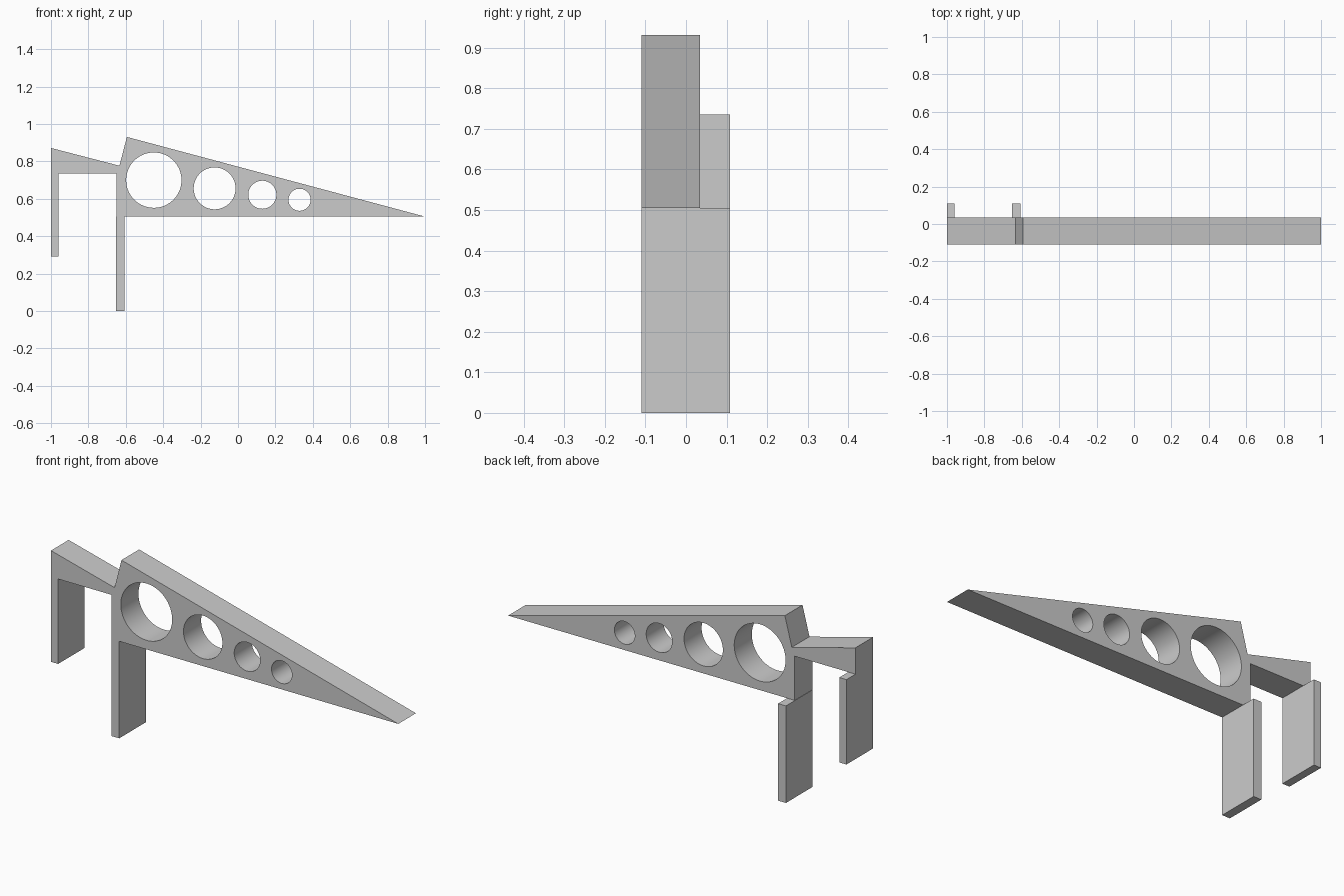
import bpy, bmesh, math

if "Cube" in bpy.data.objects:
    bpy.data.objects.remove(bpy.data.objects["Cube"])

Y0, Y1, YB = -0.11, 0.035, 0.109   # front face, plate back, leg back


def add_spline(curve, pts):
    s = curve.splines.new('POLY')
    s.points.add(len(pts) - 1)
    for p, (x, z) in zip(s.points, pts):
        p.co = (x, z, 0, 1)
    s.use_cyclic_u = True


def circle(x, z, r, n=64):
    return [(x + r * math.cos(2 * math.pi * i / n),
             z + r * math.sin(2 * math.pi * i / n)) for i in range(n)]


def plate(name, outline, holes, y0, y1):
    # filled profile in the xz plane, extruded along y
    curve = bpy.data.curves.new(name, 'CURVE')
    curve.dimensions = '2D'
    curve.fill_mode = 'BOTH'
    curve.extrude = (y1 - y0) / 2
    for pts in [outline] + [circle(*h) for h in holes]:
        add_spline(curve, pts)
    ob = bpy.data.objects.new(name, curve)
    bpy.context.collection.objects.link(ob)
    ob.location.y = (y0 + y1) / 2
    ob.rotation_euler.x = math.pi / 2
    bpy.ops.object.select_all(action='DESELECT')
    ob.select_set(True)
    bpy.context.view_layer.objects.active = ob
    bpy.ops.object.convert(target='MESH')
    ob = bpy.context.object
    bm = bmesh.new()
    bm.from_mesh(ob.data)
    bmesh.ops.remove_doubles(bm, verts=bm.verts, dist=1e-5)
    bmesh.ops.recalc_face_normals(bm, faces=bm.faces)
    bm.to_mesh(ob.data)
    bm.free()
    bpy.ops.object.shade_smooth_by_angle(angle=math.radians(30))
    return ob


def box(name, lo, hi):
    size = [b - a for a, b in zip(lo, hi)]
    bpy.ops.mesh.primitive_cube_add(
        size=1, location=[(a + b) / 2 for a, b in zip(lo, hi)])
    ob = bpy.context.object
    ob.name = name
    ob.scale = size
    return ob


# Tapered arm with the notched hook bracket and four lightening holes
plate("tapered_arm",
      [(-1, 0.872), (-1, 0.735), (-0.65, 0.735), (-0.65, 0.505), (1, 0.505),
       (-0.594, 0.931), (-0.634, 0.777)],
      [(-0.45, 0.70, 0.148), (-0.125, 0.656, 0.112),
       (0.13, 0.622, 0.075), (0.329, 0.595, 0.059)],
      Y0, Y1)

# Two wide hanging legs
box("short_leg", (-1, Y0, 0.293), (-0.959, YB, 0.735))
box("long_leg", (-0.652, Y0, 0), (-0.607, YB, 0.505))
